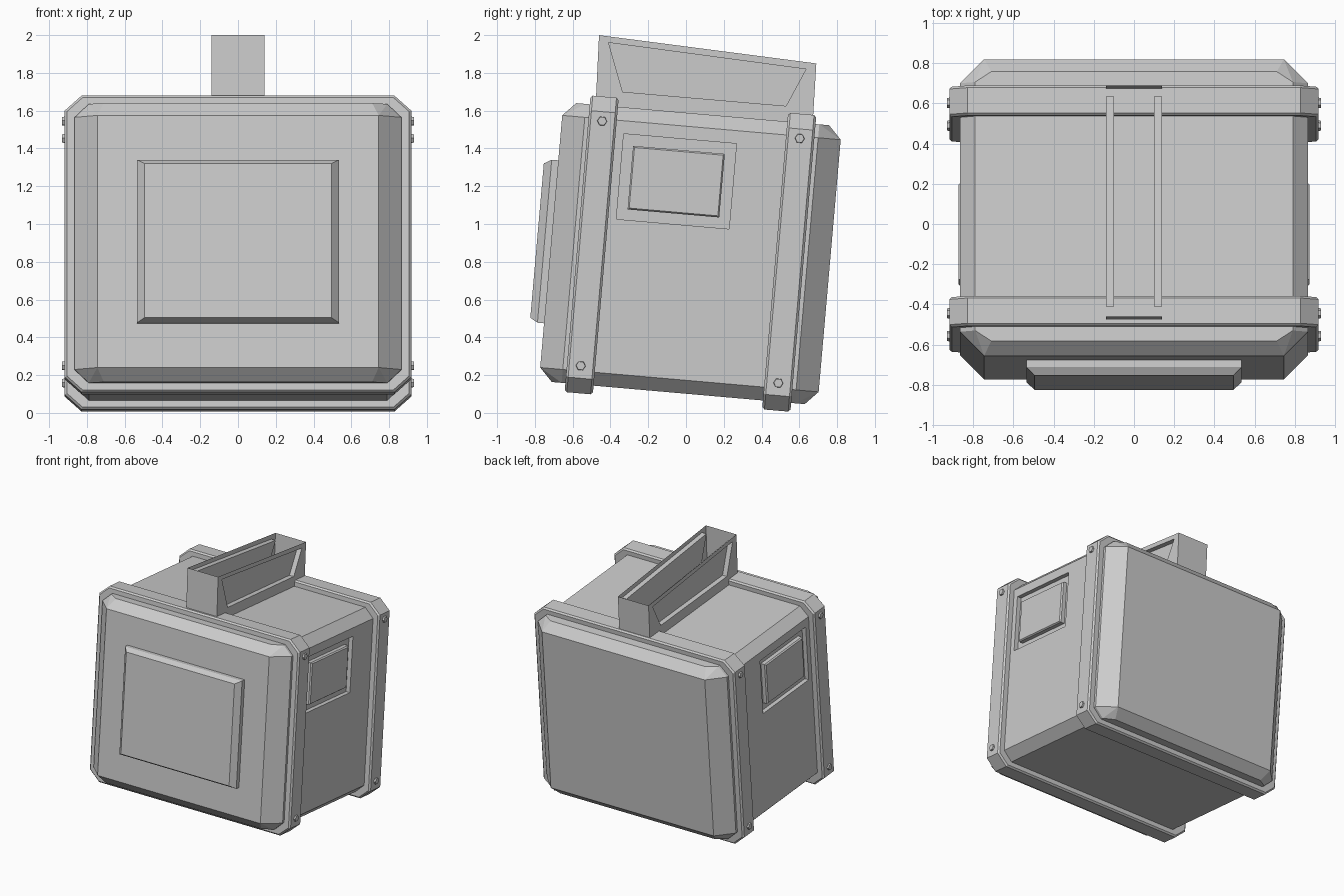
import bpy, bmesh, math
from mathutils import Matrix, Vector

if "Cube" in bpy.data.objects:
    bpy.data.objects.remove(bpy.data.objects["Cube"])

# Whole case leans back 5 degrees; parts are modelled upright, then tilted.
TILT = Matrix.Rotation(math.radians(-5), 4, 'X')
CY, CZ = -0.05, 0.842          # centre of the case in the upright frame


def finish(name, bm, normals=True):
    if normals:
        bmesh.ops.recalc_face_normals(bm, faces=bm.faces)
    bm.transform(TILT)
    me = bpy.data.meshes.new(name)
    bm.to_mesh(me)
    bm.free()
    ob = bpy.data.objects.new(name, me)
    bpy.context.collection.objects.link(ob)
    return ob


def hull(name, pts):
    bm = bmesh.new()
    for p in pts:
        bm.verts.new(p)
    bmesh.ops.convex_hull(bm, input=bm.verts)
    bmesh.ops.dissolve_limit(bm, angle_limit=0.01, verts=bm.verts, edges=bm.edges)
    return finish(name, bm)


def box_pts(x0, x1, y0, y1, z0, z1):
    return [(x, y, z) for x in (x0, x1) for y in (y0, y1) for z in (z0, z1)]


def octagon(w, h, cx, cz):
    return [(w, -h + cz), (w, h - cz), (w - cx, h), (cx - w, h),
            (-w, h - cz), (-w, cz - h), (cx - w, -h), (w - cx, -h)]


# Body: octagonal section with chamfered front and back
pts = []
for s in (-1, 1):
    pts += [(x, CY + s * 0.62, CZ + z) for x, z in octagon(0.865, 0.741, 0.075, 0.071)]
    for sx in (-1, 1):
        for sz in (-1, 1):
            pts += [(sx * 0.745, CY + s * 0.74, CZ + sz * 0.67),
                    (sx * 0.71, CY + s * 0.672, CZ + sz * 0.741)]
body = hull("body", pts)

# Side recesses cut into the body, each with a plate inside
for s, side in ((-1, "left"), (1, "right")):
    cutter = hull("cutter", box_pts(s * 0.83, s * 1.0, -0.457, 0.142, 0.99, 1.443))
    cutter.hide_render = True
    mod = body.modifiers.new("recess", 'BOOLEAN')
    mod.operation, mod.solver, mod.object = 'DIFFERENCE', 'EXACT', cutter
    bpy.context.view_layer.objects.active = body
    bpy.ops.object.modifier_apply(modifier=mod.name)
    bpy.data.objects.remove(cutter)
    hull(side + "_side_plate",
         box_pts(s * 0.82, s * 0.862, -0.402, 0.085, 1.046, 1.384)
         + box_pts(s * 0.86, s * 0.872, -0.394, 0.077, 1.054, 1.376))

# Front panel with bevelled rim
hull("front_panel", box_pts(-0.535, 0.535, -0.825, -0.78, 0.407, 1.273)
     + box_pts(-0.495, 0.495, -0.865, -0.82, 0.43, 1.25))

# Two protective bands with hex bolts
for label, y0 in (("front", -0.65), ("rear", 0.40)):
    bm = bmesh.new()
    loops = []
    for prof, y in ((octagon(0.918, 0.788, 0.09, 0.08), y0),
                    (octagon(0.918, 0.788, 0.09, 0.08), y0 + 0.15),
                    (octagon(0.855, 0.731, 0.075, 0.071), y0 + 0.15),
                    (octagon(0.855, 0.731, 0.075, 0.071), y0)):
        loops.append([bm.verts.new((x, y, CZ + z)) for x, z in prof])
    for i in range(4):
        a, b = loops[i], loops[(i + 1) % 4]
        for k in range(8):
            n = (k + 1) % 8
            bm.faces.new((a[k], a[n], b[n], b[k]))
    rim = [e for e in bm.edges if e.verts[0] in loops[0] and e.verts[1] in loops[0]
           or e.verts[0] in loops[1] and e.verts[1] in loops[1]]
    bmesh.ops.bevel(bm, geom=rim, offset=0.012, segments=1, affect='EDGES')
    finish(label + "_band", bm)

    bm = bmesh.new()
    for sx in (-1, 1):
        for z in (0.20, 1.50):
            m = (Matrix.Translation((sx * 0.917, y0 + 0.073, z))
                 @ Matrix.Rotation(sx * math.pi / 2, 4, 'Y'))
            bmesh.ops.create_cone(bm, cap_ends=True, segments=6, radius1=0.029,
                                  radius2=0.024, depth=0.028, matrix=m)
    finish(label + "_bolts", bm)

# Carry handle: open-topped shell with tapered side pockets
outer = [(-0.618, 1.57), (0.535, 1.57), (0.526, 1.903), (-0.633, 1.952)]
pocket = [(-0.482, 1.664), (0.386, 1.665), (0.474, 1.868), (-0.579, 1.917)]
bm = bmesh.new()
ends = []
for s in (-1, 1):
    o = [bm.verts.new((s * 0.14, y, z)) for y, z in outer]
    p = [bm.verts.new((s * 0.14, y, z)) for y, z in pocket]
    q = [bm.verts.new((s * 0.10, y, z)) for y, z in pocket]
    for a, b in ((o, p), (p, q)):
        for k in range(4):
            n = (k + 1) % 4
            f = (a[k], a[n], b[n], b[k])
            bm.faces.new(f if s > 0 else f[::-1])
    bm.faces.new(q if s > 0 else q[::-1])
    ends.append(o)
l, r = ends
bm.faces.new((l[0], r[0], r[3], l[3]))
bm.faces.new((r[1], l[1], l[2], r[2]))
finish("handle", bm, normals=False)
